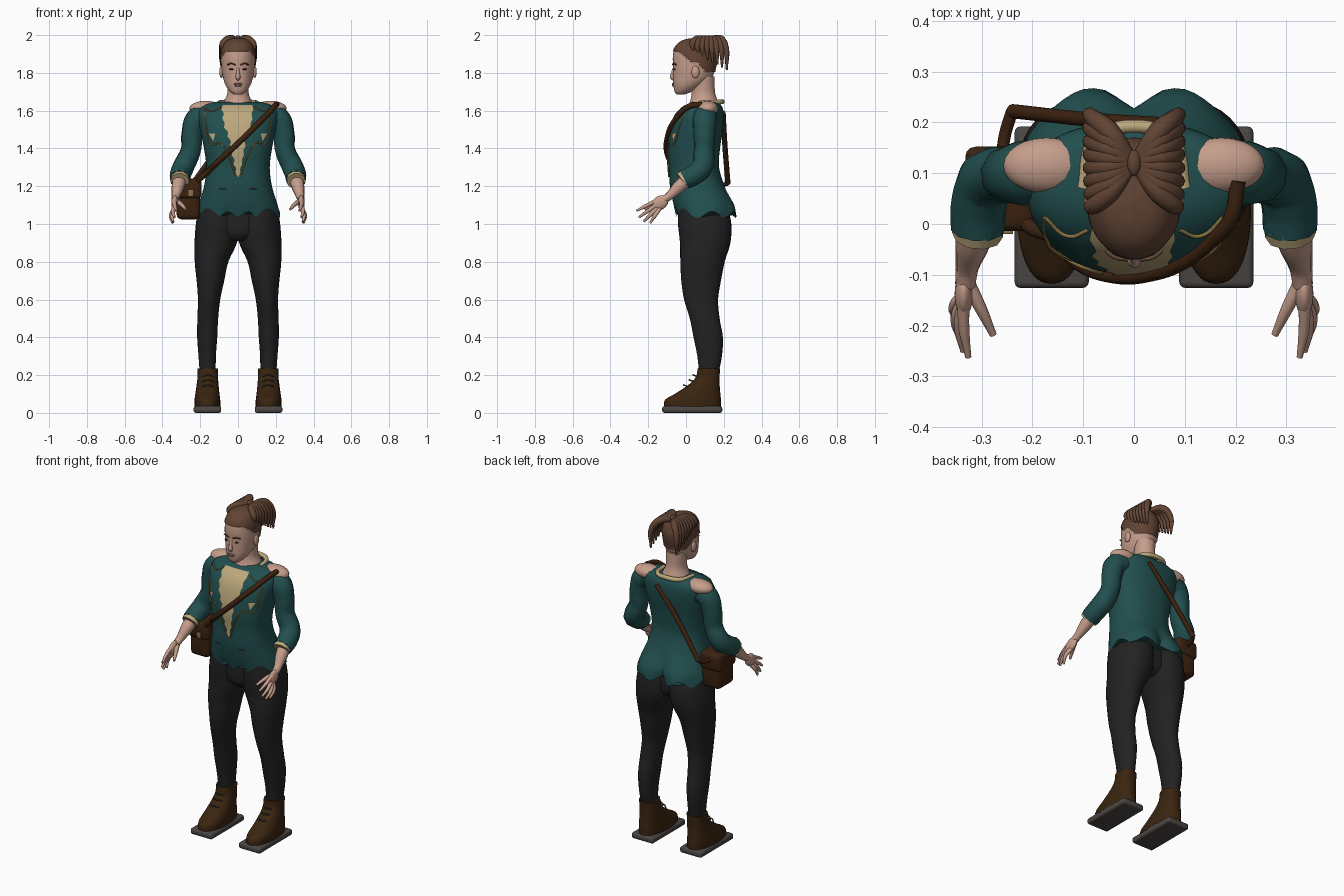
import bpy, bmesh, math
from mathutils import Vector, Matrix

if "Cube" in bpy.data.objects:
    bpy.data.objects.remove(bpy.data.objects["Cube"])


def material(name, *rgb):
    m = bpy.data.materials.new(name)
    m.use_nodes = True
    m.diffuse_color = (*rgb, 1)
    m.node_tree.nodes["Principled BSDF"].inputs["Base Color"].default_value = (*rgb, 1)
    return m


TEAL = material("teal cloth", .016, .078, .078)
SKIN = material("skin", .56, .34, .26)
HAIR = material("brown hair", .12, .058, .034)
DARK = material("charcoal cloth", .016, .016, .017)
BOOT = material("boot leather", .042, .018, .005)
SOLE = material("grey sole", .07, .062, .058)
CREAM = material("cream cloth", .50, .39, .20)
LEATHER = material("bag leather", .045, .016, .005)
GOLD = material("gold trim", .25, .17, .06)
LIP = material("lip", .38, .17, .13)


def finish(name, me, *mats):
    for m in mats:
        me.materials.append(m)
    for p in me.polygons:
        p.use_smooth = True
    me.set_sharp_from_angle(angle=math.radians(50))
    ob = bpy.data.objects.new(name, me)
    bpy.context.collection.objects.link(ob)
    return ob


def from_bmesh(name, bm, *mats):
    bmesh.ops.recalc_face_normals(bm, faces=bm.faces)
    me = bpy.data.meshes.new(name)
    bm.to_mesh(me)
    bm.free()
    return finish(name, me, *mats)


def at(keys, z):
    """Smoothly interpolate section keys (z, centre x, half width, front y, back y)."""
    i = max([0] + [k for k in range(len(keys) - 1) if keys[k][0] <= z])
    a, b = keys[i], keys[i + 1]
    p, q = keys[max(i - 1, 0)], keys[min(i + 2, len(keys) - 1)]
    h = b[0] - a[0]
    u = min(max((z - a[0]) / h, 0), 1)
    out = []
    for c in range(1, 5):
        m0 = (b[c] - p[c]) / (b[0] - p[0]) * h
        m1 = (q[c] - a[c]) / (q[0] - a[0]) * h
        out.append(a[c] + u * m0 + u * u * (3 * (b[c] - a[c]) - 2 * m0 - m1)
                   + u ** 3 * (2 * (a[c] - b[c]) + m0 + m1))
    return out


def loft(name, keys, mats, steps=30, segs=40, n=2.0, side=1, shape=None, rule=None):
    bm, rings = bmesh.new(), []
    for s in range(steps + 1):
        z = keys[0][0] + (keys[-1][0] - keys[0][0]) * s / steps
        cx, rx, yf, yb = at(keys, z)
        ring = []
        for k in range(segs):
            a = math.tau * k / segs
            c, d = math.cos(a), math.sin(a)
            co = Vector((side * cx + rx * math.copysign(abs(c) ** (2 / n), c),
                         (yf + yb) / 2 + (yb - yf) / 2 * math.copysign(abs(d) ** (2 / n), d), z))
            ring.append(bm.verts.new(shape(co) if shape else co))
        rings.append(ring)
    for lo, hi in zip(rings, rings[1:]):
        for k in range(segs):
            j = (k + 1) % segs
            bm.faces.new((lo[k], lo[j], hi[j], hi[k]))
    bm.faces.new(rings[0])
    bm.faces.new(rings[-1])
    if rule:
        for f in bm.faces:
            f.material_index = rule(f.calc_center_median())
    return from_bmesh(name, bm, *mats)


def tube(name, pts, mat, r=None):
    """Round tube through (x, y, z, radius) points."""
    cu = bpy.data.curves.new(name, 'CURVE')
    cu.dimensions, cu.bevel_depth, cu.bevel_resolution = '3D', 1, 3
    cu.resolution_u, cu.use_fill_caps = 8, True
    sp = cu.splines.new('BEZIER')
    sp.bezier_points.add(len(pts) - 1)
    for bp, p in zip(sp.bezier_points, pts):
        bp.co, bp.radius = p[:3], r or p[3]
        bp.handle_left_type = bp.handle_right_type = 'AUTO'
    tmp = bpy.data.objects.new(name, cu)
    bpy.context.collection.objects.link(tmp)
    dg = bpy.context.evaluated_depsgraph_get()
    me = bpy.data.meshes.new_from_object(tmp.evaluated_get(dg))
    bpy.data.objects.remove(tmp)
    me.materials.clear()
    return finish(name, me, mat)


def blob(name, loc, size, mat, tilt=0):
    bm = bmesh.new()
    bmesh.ops.create_uvsphere(bm, u_segments=24, v_segments=14, radius=1)
    bm.transform(Matrix.Translation(loc) @ Matrix.Rotation(tilt, 4, 'X') @ Matrix.Diagonal((*size, 1)))
    return from_bmesh(name, bm, mat)


def box(name, lo, hi, bevel, mat):
    lo, hi = Vector(lo), Vector(hi)
    bm = bmesh.new()
    bmesh.ops.create_cube(bm, size=1)
    bm.transform(Matrix.Translation((lo + hi) / 2) @ Matrix.Diagonal((*(hi - lo), 1)))
    bmesh.ops.bevel(bm, geom=bm.edges[:], offset=bevel, segments=3, profile=.5, affect='EDGES')
    return from_bmesh(name, bm, mat)


# Jacket body
TORSO = [(1.05, 0, .222, -.05, .255), (1.1, 0, .21, -.065, .25), (1.2, 0, .18, -.085, .205),
         (1.3, 0, .168, -.09, .175), (1.4, 0, .18, -.098, .18), (1.5, 0, .2, -.085, .195),
         (1.58, 0, .21, -.055, .2), (1.625, 0, .19, -.01, .19), (1.645, 0, .13, .03, .17)]


def drape(co):
    low = max(0, 1.2 - co.z) / .15
    if co.y > .1:
        co.y += low * (.02 * math.exp(-((abs(co.x) - .1) / .06) ** 2) - .035 * math.exp(-(co.x / .03) ** 2))
    if co.z < 1.1:
        co.z += (1.1 - co.z) * .35 * math.sin(9 * math.atan2(co.y - .1, co.x))
    return co


loft("jacket", TORSO, [TEAL], 48, 64, 2.4, shape=drape)


def chest(x, z, off):
    """Point on the front of the jacket."""
    _, rx, yf, yb = at(TORSO, z)
    k = max(0, 1 - abs(x / rx) ** 2.4) ** (1 / 2.4)
    return Vector((x, (yf + yb) / 2 - (yb - yf) / 2 * k - off, z))


def plate(name, rows, mat, off=.004, ragged=0.0):
    """Cloth patch laid on the chest, rows are (z, x0, x1)."""
    bm, grid = bmesh.new(), []
    for (za, a0, a1), (zb, b0, b1) in zip(rows, rows[1:]):
        for s in range(9):
            u = s / 8
            z, x0, x1 = za + (zb - za) * u, a0 + (b0 - a0) * u, a1 + (b1 - a1) * u
            w = ragged * math.sin(z * 130)
            grid.append([bm.verts.new(chest(x0 - w + (x1 - x0 + w * 1.6) * c / 10, z, off)) for c in range(11)])
    for lo, hi in zip(grid, grid[1:]):
        for c in range(10):
            bm.faces.new((lo[c], lo[c + 1], hi[c + 1], hi[c]))
    bmesh.ops.remove_doubles(bm, verts=bm.verts, dist=1e-5)
    return from_bmesh(name, bm, mat)


# Shirt front, neckline and collar
plate("shirt_front", [(1.25, -.005, .006), (1.35, -.025, .025), (1.45, -.045, .042),
                      (1.53, -.075, .07), (1.63, -.085, .08)], CREAM, ragged=.006)
tube("shirt_collar", [(-.1, .07, 1.64), (-.075, .165, 1.645), (0, .192, 1.648),
                      (.075, .165, 1.645), (.1, .07, 1.64)], CREAM, .013)

# Neck and head
loft("neck", [(1.6, 0, .1, 0, .18), (1.645, 0, .075, .02, .17), (1.69, 0, .057, .03, .155),
              (1.78, 0, .06, .03, .15)], [SKIN], 12)
HEAD = [(1.685, 0, .02, -.05, -.01), (1.7, 0, .042, -.06, .03), (1.735, 0, .066, -.067, .09),
        (1.78, 0, .08, -.068, .14), (1.83, 0, .087, -.068, .155), (1.88, 0, .088, -.07, .165),
        (1.92, 0, .084, -.063, .16), (1.955, 0, .068, -.038, .14), (1.974, 0, .042, 0, .11),
        (1.98, 0, .01, .04, .06)]


def is_hair(c):
    drop = min(max((c.y + .035) / .06, 0), 1)
    line = 1.912 - .055 * drop - .05 * min(max((c.y - .06) / .04, 0), 1)
    return int(c.z > line)


def swell(co):
    if is_hair(co):
        co += (co - Vector((0, .05, 1.85))).normalized() * .005
    return co


loft("head", HEAD, [SKIN, HAIR], 60, 64, 2.1, shape=swell, rule=is_hair)
tube("nose", [(0, -.062, 1.83, .007), (0, -.07, 1.8, .009), (0, -.073, 1.777, .013), (0, -.062, 1.766, .01)], SKIN)
blob("upper_lip", (0, -.067, 1.742), (.024, .008, .005), LIP)
blob("lower_lip", (0, -.066, 1.733), (.02, .008, .006), LIP)

# Tied hair
blob("hair_knot", (0, .12, 1.985), (.014, .026, .014), HAIR)
for s in (1, -1):
    for i in range(8):
        t = i / 7
        y = .035 + .175 * t
        tube("hair_strand", [(0, .12, 1.973, .012), (s * .05, .12 + (y - .12) * .7, 1.978, .021),
                             (s * .082, y, 1.953 - .02 * t, .017), (s * .086, y + .006, 1.915 - .1 * t, .005)], HAIR)

    # Face details
    blob("eye", (s * .034, -.061, 1.819), (.013, .006, .005), DARK)
    tube("eyebrow", [(s * .014, -.07, 1.843), (s * .036, -.066, 1.85), (s * .055, -.053, 1.843)], HAIR, .004)
    blob("ear", (s * .088, .05, 1.805), (.011, .021, .032), SKIN)

    # Bare shoulder and sleeve
    blob("shoulder_skin", (s * .172, .115, 1.612), (.085, .055, .04), SKIN)
    tube("sleeve", [(s * .175, .105, 1.575, .062), (s * .215, .1, 1.555, .064), (s * .242, .098, 1.48, .058),
                    (s * .25, .095, 1.39, .054), (s * .29, .085, 1.3, .058), (s * .305, .04, 1.26, .056),
                    (s * .307, -.01, 1.235, .054)], TEAL)
    tube("cuff", [(s * .306, .0, 1.242, .051), (s * .308, -.022, 1.227, .05)], CREAM)

    # Forearm and hand
    tube("forearm", [(s * .305, .03, 1.255, .042), (s * .318, -.04, 1.195, .034),
                     (s * .329, -.09, 1.147, .022), (s * .332, -.12, 1.128, .02)], SKIN)
    blob("palm", (s * .335, -.138, 1.112), (.018, .048, .036), SKIN, math.radians(32))
    for x, y, z in ((.326, -.262, 1.07), (.336, -.25, 1.035), (.343, -.225, 1.012), (.347, -.19, 1.005)):
        ky, kz = -.15 + (y + .226) * .3, 1.098 + (z - 1.03) * .6
        tube("finger", [(s * .336, ky, kz, .012), (s * (x + .008), (ky + y) / 2, (kz + z) / 2, .0105),
                        (s * x, y, z, .006)], SKIN)
    tube("thumb", [(s * .328, -.115, 1.122, .015), (s * .302, -.165, 1.105, .012), (s * .277, -.218, 1.078, .007)], SKIN)

    # Lapel trim, torn patches and pocket slits
    edge = [(.175, 1.61), (.172, 1.53), (.135, 1.42), (.098, 1.43), (.06, 1.38), (.01, 1.25)]
    tube("lapel_trim", [chest(s * x, z, .003) for x, z in edge], GOLD, .004)
    tube("collar_trim", [chest(s * x, z, .003) for x, z in [(.175, 1.61), (.13, 1.6), (.09, 1.62)]], GOLD, .004)
    plate("torn_patch", [(1.44, s * .13, s * .132), (1.48, s * .12, s * .155)], CREAM)
    plate("pocket_slit", [(1.18, s * .06, s * .1), (1.19, s * .06, s * .1)], DARK)

    # Trousers
    loft("trouser_leg", [(.2, .16, .042, .07, .17), (.3, .163, .046, .06, .19), (.4, .163, .053, .04, .195),
                         (.5, .16, .055, .02, .178), (.6, .153, .059, -.01, .17), (.7, .146, .073, -.025, .185),
                         (.8, .14, .089, -.03, .205), (.9, .118, .112, -.032, .235), (1, .108, .115, -.042, .24),
                         (1.09, .1, .108, -.04, .22)], [DARK], 44, 36, 2.1, side=s)

    # Boot, sole and laces
    loft("boot", [(.03, .162, .068, -.118, .185), (.07, .162, .068, -.11, .185), (.1, .162, .064, -.06, .182),
                  (.15, .161, .058, .015, .178), (.19, .16, .054, .052, .178), (.235, .16, .054, .062, .18)],
         [BOOT], 20, 40, 2.3, side=s)
    box("boot_sole", (s * .162 - .073, -.126, 0), (s * .162 + .073, .192, .036), .012, SOLE)
    for y, z in ((-.005, .14), (.025, .167), (.045, .193)):
        tube("lace", [(s * .16 - .03, y + .012, z), (s * .16, y - .008, z + .008), (s * .16 + .03, y + .012, z)], SOLE, .004)

loft("trouser_seat", [(.91, 0, .07, .0, .16), (.95, 0, .15, -.03, .2), (1.1, 0, .19, -.04, .2)], [DARK], 12)

# Shoulder strap
front = [(.15, 1.575), (.1, 1.525), (.04, 1.465), (-.04, 1.39), (-.11, 1.325), (-.155, 1.28)]
tube("strap_front", [(.205, .085, 1.635), (.19, .01, 1.62)] + [chest(x, z, .006) for x, z in front]
     + [(-.205, -.005, 1.235), (-.24, .04, 1.19)], LEATHER, .015)
tube("strap_back", [(.06, .196, 1.59), (-.08, .205, 1.43), (-.24, .222, 1.215)], LEATHER, .014)
tube("strap_loop", [(-.24, .222, 1.215), (-.255, .17, 1.2), (-.26, .12, 1.2)], LEATHER, .012)

# Side bag
box("bag", (-.325, -.005, 1.025), (-.2, .145, 1.225), .025, LEATHER)
box("bag_flap", (-.332, -.014, 1.135), (-.194, .152, 1.24), .02, LEATHER)
box("bag_clasp", (-.262, -.02, 1.145), (-.238, -.012, 1.18), .002, GOLD)
